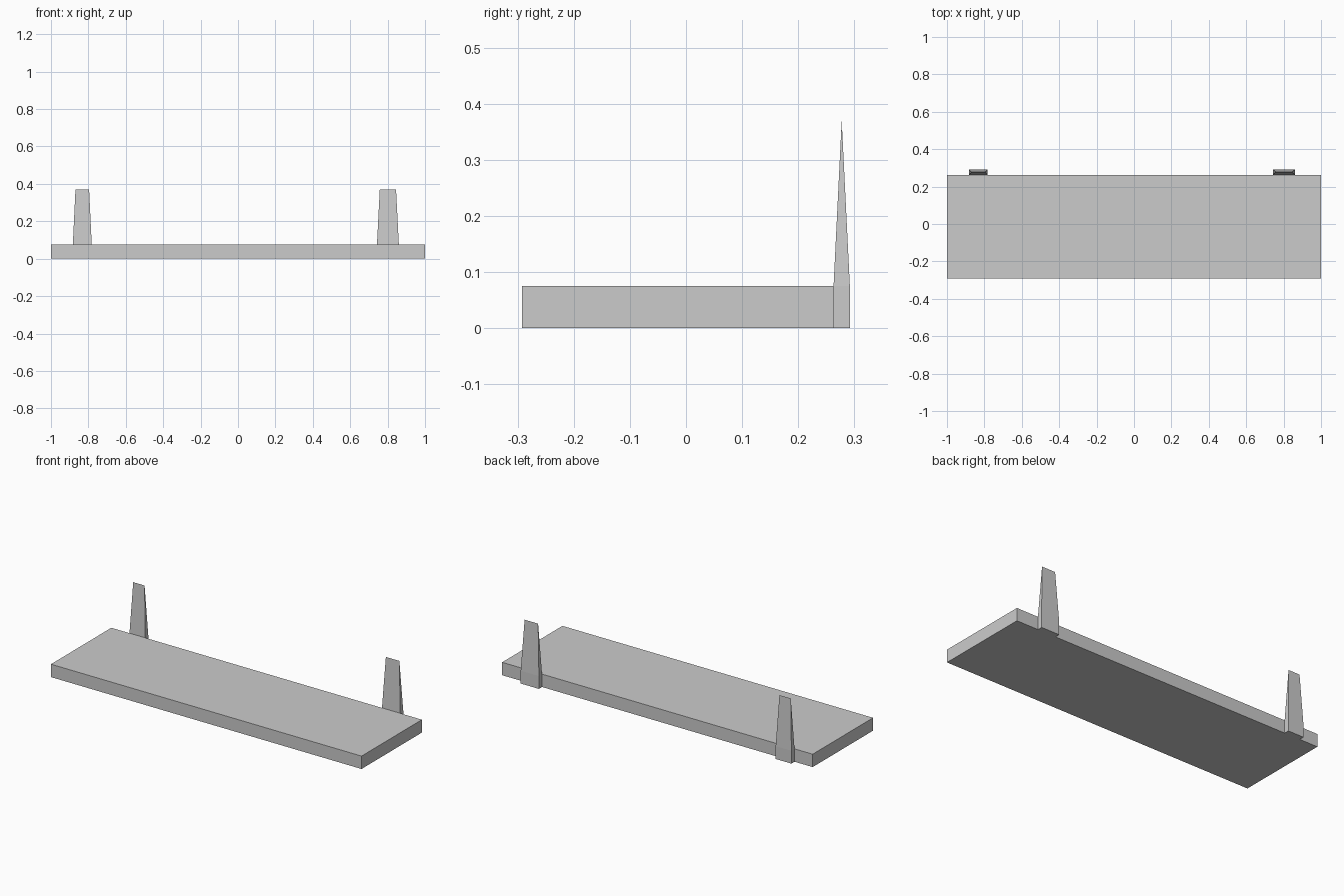
import bpy
import bmesh

cube = bpy.data.objects.get("Cube")
if cube:
    bpy.data.objects.remove(cube, do_unlink=True)

grey = bpy.data.materials.new("light grey")
grey.use_nodes = True
colour = (0.6, 0.6, 0.6, 1)
grey.diffuse_color = colour
grey.node_tree.nodes["Principled BSDF"].inputs["Base Color"].default_value = colour

BOARD_TOP = 0.075
BACK_EDGE = 0.263


def loft(name, sections):
    """Stack rectangles (x0, x1, y0, y1, z) into a closed solid."""
    bm = bmesh.new()
    rings = [[bm.verts.new((x, y, z)) for x, y in
              ((x0, y0), (x1, y0), (x1, y1), (x0, y1))]
             for x0, x1, y0, y1, z in sections]
    bm.faces.new(rings[0][::-1])
    bm.faces.new(rings[-1])
    for low, high in zip(rings, rings[1:]):
        for i in range(4):
            j = (i + 1) % 4
            bm.faces.new((low[i], low[j], high[j], high[i]))
    # Collapse the knife edge at the tip of a wedge
    bmesh.ops.remove_doubles(bm, verts=bm.verts, dist=0.0001)
    bmesh.ops.recalc_face_normals(bm, faces=bm.faces)
    mesh = bpy.data.meshes.new(name)
    bm.to_mesh(mesh)
    bm.free()
    mesh.materials.append(grey)
    obj = bpy.data.objects.new(name, mesh)
    bpy.context.collection.objects.link(obj)
    return obj


# Flat shelf board
loft("shelf_board", [(-1, 1, -0.292, BACK_EDGE, z) for z in (0, BOARD_TOP)])


# Wall brackets: straight foot behind the board, then a wedge to a sharp edge
def bracket(name, x0, x1, inset):
    back, tip = 0.292, 0.2775
    loft(name, [(x0, x1, BACK_EDGE, back, 0),
                (x0, x1, BACK_EDGE, back, BOARD_TOP),
                (x0 + inset, x1 - inset, tip, tip, 0.37)])


bracket("right_bracket", -0.883, -0.782, 0.014)
bracket("left_bracket", 0.743, 0.86, 0.015)
